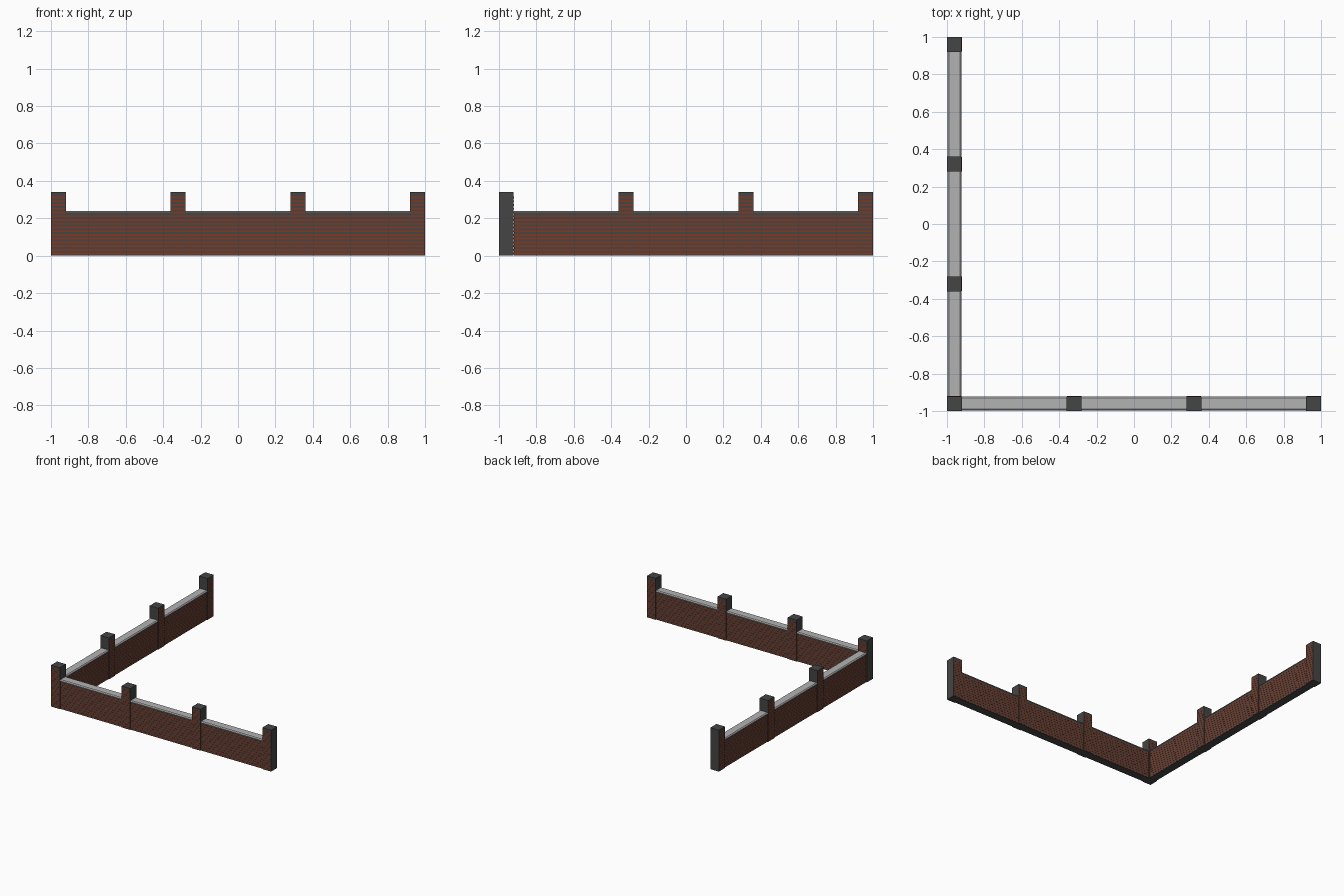
import bpy, bmesh
from mathutils import Matrix
from math import pi

if "Cube" in bpy.data.objects:
    bpy.data.objects.remove(bpy.data.objects["Cube"])


def material(name, rgb):
    m = bpy.data.materials.new(name)
    m.diffuse_color = (*rgb, 1)
    m.use_nodes = True
    m.node_tree.nodes["Principled BSDF"].inputs["Base Color"].default_value = m.diffuse_color
    return m


MORTAR = material("mortar", (0.06, 0.06, 0.06))
BRICK = material("brick", (0.22, 0.04, 0.015))
STONE = material("coping_stone", (0.45, 0.45, 0.45))


def add_box(bm, lo, hi):
    size = [b - a for a, b in zip(lo, hi)]
    mid = [(a + b) / 2 for a, b in zip(lo, hi)]
    bmesh.ops.create_cube(bm, size=1, matrix=Matrix.Translation(mid) @ Matrix.Diagonal((*size, 1)))


def finish(bm, name, mat, turn):
    # turn swings a part of the front run onto the left run
    if turn:
        bm.transform(Matrix.Rotation(-pi / 2, 4, 'Z'))
    bmesh.ops.recalc_face_normals(bm, faces=bm.faces)
    me = bpy.data.meshes.new(name)
    bm.to_mesh(me)
    bm.free()
    me.materials.append(mat)
    bpy.context.collection.objects.link(bpy.data.objects.new(name, me))


def block(name, x0, x1, half, height, turn, pitch=0.02):
    # mortar core with slightly raised courses of brick on both long faces
    bm = bmesh.new()
    add_box(bm, (x0, -0.96 - half + 0.001, 0), (x1, -0.96 + half - 0.001, height))
    finish(bm, name + "_core", MORTAR, turn)
    bm = bmesh.new()
    for i in range(int((height - 0.002) / pitch)):
        z = i * pitch + 0.006
        for s in (-1, 1):
            y0, y1 = sorted((-0.96 + s * half, -0.96 + s * (half - 0.002)))
            add_box(bm, (x0 + 0.001, y0, z), (x1 - 0.001, y1, z + pitch * 0.5))
    finish(bm, name + "_bricks", BRICK, turn)


def coping(name, x0, x1, turn):
    # pale coping with chamfered long edges
    prof = [(-0.037, 0.23), (0.037, 0.23), (0.037, 0.233), (0.03, 0.24), (-0.03, 0.24), (-0.037, 0.233)]
    bm = bmesh.new()
    face = bm.faces.new([bm.verts.new((x0, -0.96 + y, z)) for y, z in prof])
    new = bmesh.ops.extrude_face_region(bm, geom=[face])["geom"]
    bmesh.ops.translate(bm, vec=(x1 - x0, 0, 0), verts=[v for v in new if isinstance(v, bmesh.types.BMVert)])
    if not face.is_valid or not any(f.normal.x < -0.9 or f.normal.x > 0.9 for f in bm.faces):
        bmesh.ops.holes_fill(bm, edges=bm.edges)
    finish(bm, name, STONE, turn)


POSTS = (-0.96, -0.32, 0.32, 0.96)
for turn, run in ((False, "front"), (True, "left")):
    # posts; the corner post belongs to the front run only
    for i, x in enumerate(POSTS):
        if not (turn and i == 3):
            block(f"{run}_post_{i}", x - 0.04, x + 0.04, 0.04, 0.34, turn)
    # wall panels between the posts
    for i in range(3):
        x0, x1 = POSTS[i] + 0.04, POSTS[i + 1] - 0.04
        block(f"{run}_panel_{i}", x0, x1, 0.034, 0.231, turn)
        coping(f"{run}_coping_{i}", x0, x1, turn)
